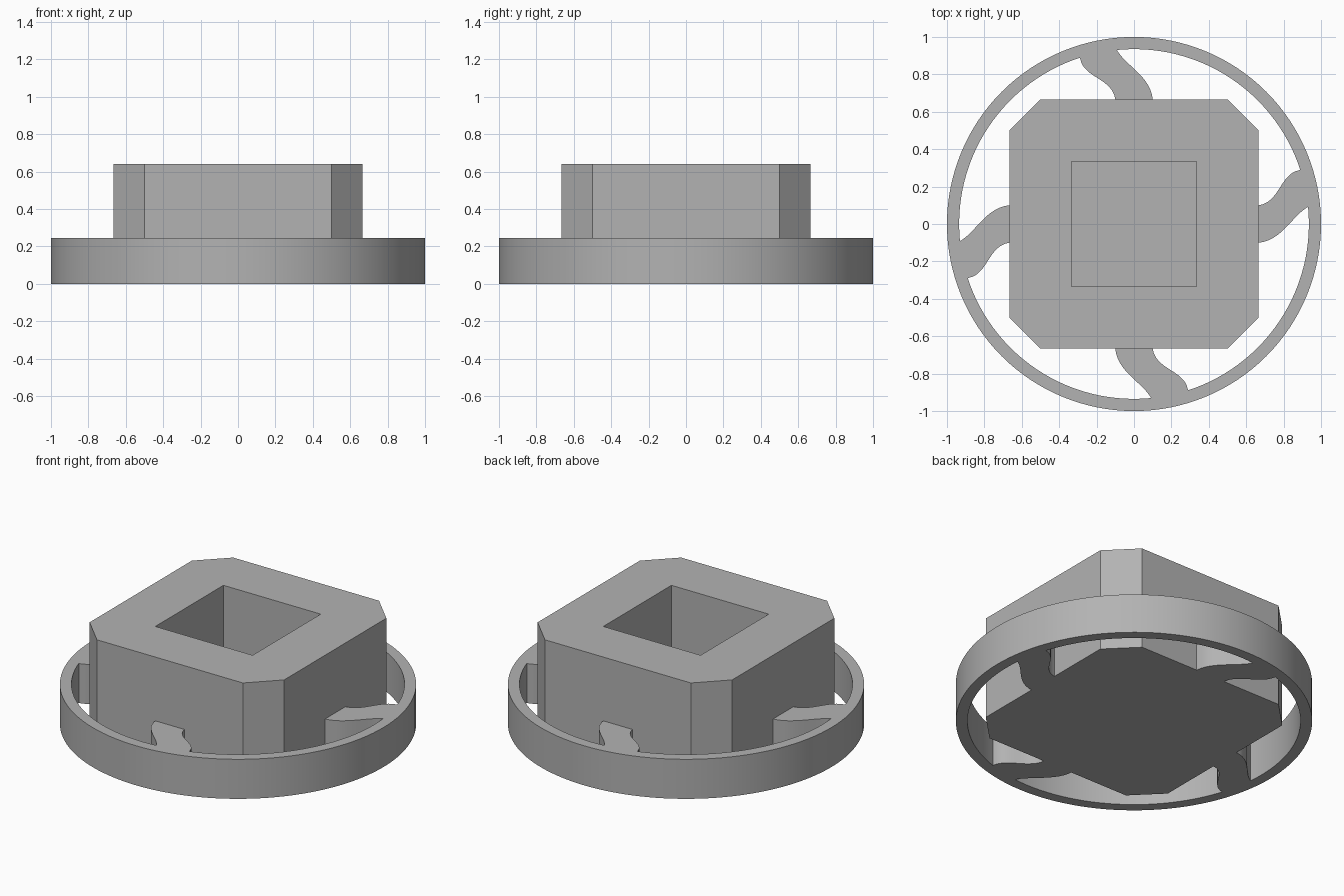
import bpy
import bmesh
from math import cos, sin, pi
from mathutils import Matrix, Vector
from mathutils.geometry import interpolate_bezier

RIM_HEIGHT = 0.245
HUB_HEIGHT = 0.64
POCKET_FLOOR = 0.16

cube = bpy.data.objects.get("Cube")
if cube:
    bpy.data.objects.remove(cube, do_unlink=True)

grey = bpy.data.materials.new("plain_grey")
grey.use_nodes = True
colour = (0.45, 0.45, 0.45, 1)
grey.diffuse_color = colour
grey.node_tree.nodes["Principled BSDF"].inputs["Base Color"].default_value = colour


def finish(bm, name, smooth=False):
    bmesh.ops.recalc_face_normals(bm, faces=bm.faces)
    mesh = bpy.data.meshes.new(name)
    bm.to_mesh(mesh)
    bm.free()
    mesh.materials.append(grey)
    obj = bpy.data.objects.new(name, mesh)
    bpy.context.collection.objects.link(obj)
    if smooth:
        bpy.ops.object.select_all(action="DESELECT")
        obj.select_set(True)
        bpy.context.view_layer.objects.active = obj
        bpy.ops.object.shade_smooth_by_angle(angle=pi / 6)
    return obj


def extrude_outline(bm, outline, height):
    face = bm.faces.new([bm.verts.new((x, y, 0)) for x, y in outline])
    result = bmesh.ops.extrude_face_region(bm, geom=[face], use_keep_orig=True)
    top = [v for v in result["geom"] if isinstance(v, bmesh.types.BMVert)]
    bmesh.ops.translate(bm, verts=top, vec=(0, 0, height))
    return [f for f in result["geom"] if isinstance(f, bmesh.types.BMFace)][0]


# Outer rim: a rectangular section swept round the axis
bm = bmesh.new()
steps = 128
section = [(0.935, 0), (1, 0), (1, RIM_HEIGHT), (0.935, RIM_HEIGHT)]
rings = []
for i in range(steps):
    a = 2 * pi * i / steps
    rings.append([bm.verts.new((r * cos(a), r * sin(a), z)) for r, z in section])
for i in range(steps):
    here, there = rings[i], rings[(i + 1) % steps]
    for j in range(4):
        k = (j + 1) % 4
        bm.faces.new((here[j], there[j], there[k], here[k]))
finish(bm, "rim", True)

# Hub: square block with chamfered corners and a square pocket
w, c = 2 / 3, 0.5
bm = bmesh.new()
top = extrude_outline(bm, [(w, -c), (w, c), (c, w), (-c, w),
                           (-w, c), (-w, -c), (-c, -w), (c, -w)], HUB_HEIGHT)
outer = list(top.verts)
bmesh.ops.delete(bm, geom=[top], context="FACES_ONLY")
h = 1 / 3
corners = [(h, h), (-h, h), (-h, -h), (h, -h)]
mouth = [bm.verts.new((x, y, HUB_HEIGHT)) for x, y in corners]
floor = [bm.verts.new((x, y, POCKET_FLOOR)) for x, y in corners]
bm.faces.new(floor)
for i in range(4):
    j = (i + 1) % 4
    bm.faces.new((mouth[i], mouth[j], floor[j], floor[i]))
    # Top surface: one triangle per corner and one strip per side
    def quadrant(v, m):
        return v.co.x * m.co.x > 0 and v.co.y * m.co.y > 0
    a = [v for v in outer if quadrant(v, mouth[i])]
    b = [v for v in outer if quadrant(v, mouth[j])]
    bm.faces.new((mouth[i], a[0], a[1]))
    side = (mouth[i].co + mouth[j].co).normalized()
    side.z = 0
    near_a = max(a, key=lambda v: v.co.dot(side))
    near_b = max(b, key=lambda v: v.co.dot(side))
    bm.faces.new((mouth[i], near_a, near_b, mouth[j]))
finish(bm, "hub")


# Four S-curved spokes joining hub and rim
def curve(*points):
    return [(p.x, p.y) for p in interpolate_bezier(*[Vector(p) for p in points], 14)]


lower_edge = curve((w, -0.1), (0.79, -0.09), (0.85, 0.05), (0.932, 0.092))
upper_edge = curve((0.885, 0.288), (0.78, 0.27), (0.78, 0.115), (w, 0.1))
rim_end = [(0.938, 0.094), (0.918, 0.2), (0.892, 0.29)]
for i, name in enumerate(("left", "back", "right", "front")):
    bm = bmesh.new()
    extrude_outline(bm, lower_edge + rim_end + upper_edge, RIM_HEIGHT)
    bmesh.ops.rotate(bm, verts=bm.verts, matrix=Matrix.Rotation(i * pi / 2, 3, "Z"))
    finish(bm, name + "_spoke", True)
